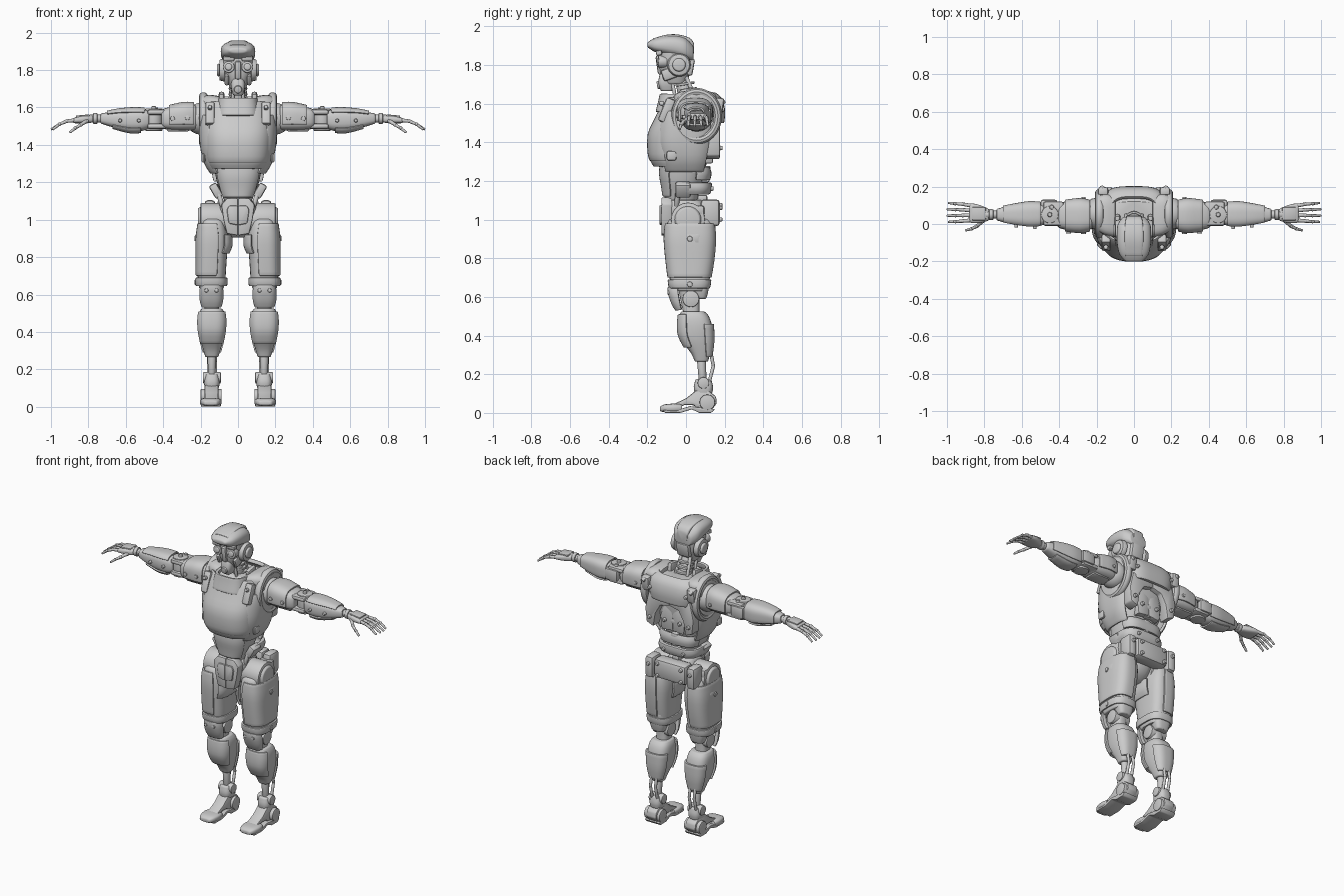
import bpy, bmesh, math
from mathutils import Vector, Matrix

ORDER = {'x': lambda t, a, b: (t, a, b), 'y': lambda t, a, b: (a, t, b), 'z': lambda t, a, b: (a, b, t)}


def finish(name, bm, mirror=False, bevel=0.006, solid=0):
    bmesh.ops.recalc_face_normals(bm, faces=bm.faces)
    me = bpy.data.meshes.new(name)
    bm.to_mesh(me)
    bm.free()
    ob = bpy.data.objects.new(name, me)
    bpy.context.collection.objects.link(ob)
    if solid:
        m = ob.modifiers.new('thickness', 'SOLIDIFY')
        m.thickness, m.offset = solid, 0
    if bevel:
        m = ob.modifiers.new('bevel', 'BEVEL')
        m.width, m.segments, m.limit_method, m.angle_limit = bevel, 2, 'ANGLE', math.radians(38)
    if mirror:
        m = ob.modifiers.new('mirror', 'MIRROR')
        m.use_clip = False
        m.use_mirror_merge = False
    return ob


def spline(rows, sub=3):
    """Catmull-Rom interpolation between section rows."""
    V = [Vector(r) for r in rows]
    out = []
    for i in range(len(V) - 1):
        p0, p1, p2, p3 = V[max(i - 1, 0)], V[i], V[i + 1], V[min(i + 2, len(V) - 1)]
        for k in range(sub):
            u = k / sub
            out.append(0.5 * (2 * p1 + (p2 - p0) * u + (2 * p0 - 5 * p1 + 4 * p2 - p3) * u * u
                              + (3 * p1 - p0 - 3 * p2 + p3) * u ** 3))
    return out + [V[-1]]


def loft(name, axis, rows, n=2.8, arc=None, mirror=False, bevel=0.006, solid=0.014, seg=28):
    """Rows are (position, centre a, centre b, radius a, radius b); arc makes a partial open shell."""
    bm = bmesh.new()
    a0, a1 = arc or (0, 360)
    full = a1 - a0 >= 360
    count = seg if full else seg + 1
    rings = []
    for t, ca, cb, ra, rb in spline(rows):
        ring = []
        for i in range(count):
            w = math.radians(a0 + (a1 - a0) * i / seg)
            c, s = math.cos(w), math.sin(w)
            a = ca + ra * math.copysign(abs(c) ** (2 / n), c)
            b = cb + rb * math.copysign(abs(s) ** (2 / n), s)
            ring.append(bm.verts.new(ORDER[axis](t, a, b)))
        rings.append(ring)
    for r, q in zip(rings, rings[1:]):
        for i in range(seg):
            j = (i + 1) % count
            bm.faces.new((r[i], r[j], q[j], q[i]))
    if not arc:
        bm.faces.new(rings[0])
        bm.faces.new(rings[-1])
    return finish(name, bm, mirror, bevel, solid if arc else 0)


def rod(name, p, q, r, r2=None, mirror=True, bevel=0.004, seg=20):
    p, q = Vector(p), Vector(q)
    d = q - p
    bm = bmesh.new()
    mat = Matrix.Translation((p + q) / 2) @ d.to_track_quat('Z', 'Y').to_matrix().to_4x4()
    bmesh.ops.create_cone(bm, cap_ends=True, segments=seg, radius1=r, radius2=r if r2 is None else r2,
                          depth=d.length, matrix=mat)
    return finish(name, bm, mirror, bevel)


def box(name, c, size, tilt=0, axis='X', mirror=True, bevel=0.012):
    bm = bmesh.new()
    mat = Matrix.Translation(c) @ Matrix.Rotation(math.radians(tilt), 4, axis) @ Matrix.Diagonal((*size, 1))
    bmesh.ops.create_cube(bm, size=1, matrix=mat)
    return finish(name, bm, mirror, bevel)


def plate(name, pts, axis, lo, hi, mirror=True, bevel=0.008):
    bm = bmesh.new()
    f = bm.faces.new([bm.verts.new(ORDER[axis](lo, a, b)) for a, b in pts])
    ext = bmesh.ops.extrude_face_region(bm, geom=[f])['geom']
    bmesh.ops.translate(bm, vec=ORDER[axis](hi - lo, 0, 0), verts=[v for v in ext if isinstance(v, bmesh.types.BMVert)])
    return finish(name, bm, mirror, bevel)


def ball(name, c, size, mirror=True):
    bm = bmesh.new()
    bmesh.ops.create_uvsphere(bm, u_segments=20, v_segments=12, radius=1,
                              matrix=Matrix.Translation(c) @ Matrix.Diagonal((*size, 1)))
    return finish(name, bm, mirror, 0)


def bolts(name, points, d, r=0.013, length=0.012):
    for p in points:
        rod(name, Vector(p) - Vector(d) * length, Vector(p) + Vector(d) * length, r, r * 0.8, bevel=0.003, seg=12)


# Head: skull, helmet with peak, eyes, snout, ears
loft('skull', 'z', [(1.70, 0, -.055, .042, .05), (1.75, 0, -.055, .06, .075), (1.80, 0, -.055, .076, .085),
                    (1.88, 0, -.055, .08, .088)], 2.5)
loft('helmet', 'y', [(-.2, 0, 1.904, .045, .012), (-.165, 0, 1.903, .076, .034), (-.11, 0, 1.902, .09, .05),
                     (-.05, 0, 1.896, .092, .058), (.0, 0, 1.882, .086, .058), (.038, 0, 1.86, .058, .042)], 2.6)
loft('helmet_crest', 'y', [(-.17, 0, 1.925, .045, .012), (-.1, 0, 1.942, .05, .014), (-.04, 0, 1.943, .05, .014),
                           (.02, 0, 1.925, .045, .014), (.042, 0, 1.88, .036, .03)], 4)
rod('eye_socket', (.046, -.1, 1.815), (.05, -.145, 1.817), .031)
rod('eye_lens', (.05, -.14, 1.817), (.051, -.151, 1.818), .021, .016)
box('nose_bridge', (0, -.137, 1.80), (.034, .03, .1), 8, mirror=False)
loft('snout', 'z', [(1.665, 0, -.098, .026, .032), (1.70, 0, -.102, .036, .042), (1.735, 0, -.1, .036, .04),
                    (1.755, 0, -.1, .026, .034)], 3, bevel=.008)
rod('snout_filter', (0, -.12, 1.70), (0, -.15, 1.695), .024, .02, False)
box('cheek_plate', (.06, -.085, 1.755), (.024, .08, .06), 20)
box('brow', (.05, -.14, 1.862), (.06, .03, .025), 10, bevel=.006)
rod('ear_disc', (.07, -.036, 1.80), (.1, -.036, 1.80), .062, .055)
rod('ear_cap', (.1, -.036, 1.80), (.113, -.036, 1.80), .036, .03)
box('nape_block', (0, .02, 1.79), (.09, .04, .09), -10, mirror=False)

# Neck and collar
rod('neck', (0, .02, 1.56), (0, -.025, 1.74), .042, .036, False)
for i in range(3):
    rod('neck_ring', (0, .02 - i * .012, 1.635 + i * .03), (0, .018 - i * .012, 1.648 + i * .03), .05, .05, False)
rod('neck_strut', (.045, .06, 1.6), (.032, .0, 1.74), .01)
rod('throat_piston', (.03, -.05, 1.6), (.025, -.07, 1.71), .009)
loft('collar', 'z', [(1.555, 0, -.03, .108, .118), (1.61, 0, -.03, .1, .104), (1.65, 0, -.03, .094, .096)], 3.2,
     (-195, 15), solid=.02)
box('collar_post', (.088, .01, 1.645), (.03, .08, .07), 10)

# Chest: inner core, front shell, side shells, shoulder yoke
loft('torso_core', 'z', [(1.27, 0, -.02, .12, .12), (1.38, 0, -.01, .16, .145), (1.5, 0, .0, .165, .145),
                         (1.6, 0, .03, .16, .12), (1.635, 0, .03, .14, .09)], 3)
chest = [(1.305, 0, -.03, .158, .148), (1.34, 0, -.03, .168, .16), (1.44, 0, -.02, .178, .17),
         (1.53, 0, .0, .178, .15), (1.6, 0, .02, .17, .137), (1.63, 0, .03, .16, .125)]
loft('chest_shell', 'z', chest, 2.7, (-158, -22), solid=.016)
loft('chest_lower_lip', 'z', [(1.275, 0, -.03, .142, .13), (1.3, 0, -.03, .155, .145), (1.32, 0, -.03, .16, .152)],
     2.7, (-165, -15))
loft('rib_shell', 'z', [(1.25, 0, .0, .14, .12), (1.31, 0, .0, .175, .14), (1.4, 0, .0, .195, .16),
                        (1.5, 0, .01, .2, .16), (1.56, 0, .02, .195, .15)], 3, (-50, 38), True, solid=.018)
loft('shoulder_yoke', 'x', [(.1, .04, 1.605, .11, .055), (.15, .05, 1.61, .11, .058), (.19, .055, 1.605, .095, .055),
                            (.205, .055, 1.6, .08, .045)], 3.2, mirror=True)
box('chest_strap', (.15, -.1, 1.565), (.05, .05, .13), -22)
bolts('chest_bolt', [(.15, -.127, 1.6)], (0, -.9, .3))
box('chest_vent', (.185, -.075, 1.33), (.02, .05, .05))
# Shoulder ring around each arm socket
ring = bmesh.new()
vs = [[ring.verts.new((.185 + .024 * math.cos(v), .055 + (.11 + .022 * math.sin(v)) * math.cos(u),
                       1.535 + (.125 + .022 * math.sin(v)) * math.sin(u)))
       for v in [k * math.tau / 10 for k in range(10)]] for u in [k * math.tau / 36 for k in range(36)]]
for i in range(36):
    for j in range(10):
        a, b = vs[i], vs[(i + 1) % 36]
        ring.faces.new((a[j], b[j], b[(j + 1) % 10], a[(j + 1) % 10]))
finish('shoulder_ring', ring, True, 0)

# Back: yoke, arched harness, recessed panel, spine
loft('back_yoke', 'z', [(1.5, 0, .05, .15, .135), (1.56, 0, .05, .165, .14), (1.62, 0, .05, .16, .125),
                        (1.65, 0, .04, .12, .1)], 3.5, (15, 165), solid=.025)
plate('back_harness', [(.0, 1.53), (.0, 1.475), (.065, 1.46), (.1, 1.40), (.115, 1.31), (.165, 1.33), (.175, 1.42),
                       (.15, 1.53)], 'y', .1, .175)
plate('back_panel', [(0, 1.46), (0, 1.3), (.08, 1.29), (.09, 1.38), (.06, 1.46)], 'y', .09, .14)
bolts('back_bolt', [(.055, .145, 1.36), (.14, .178, 1.37), (.13, .187, 1.57)], (0, 1, 0))
box('back_pod', (.165, .17, 1.585), (.055, .045, .09), -8)
bolts('back_pod_bolt', [(.17, .19, 1.61)], (0, .8, .5), .016)
for i in range(6):
    box('spine_segment', (0, .115 - .006 * i, 1.36 - .05 * i), (.05, .05, .036), mirror=False, bevel=.01)

# Abdomen and waist
loft('abdomen', 'z', [(1.09, 0, -.025, .07, .08), (1.15, 0, -.025, .092, .095), (1.21, 0, -.02, .115, .108),
                      (1.31, 0, -.01, .132, .12)], 2.6)
loft('abdomen_plate', 'z', [(1.12, 0, -.025, .085, .09), (1.17, 0, -.022, .104, .1), (1.23, 0, -.02, .12, .112),
                            (1.285, 0, -.01, .132, .12)], 2.6, (-150, -30))
loft('lumbar_belt', 'z', [(1.135, 0, .02, .115, .09), (1.16, 0, .02, .13, .1), (1.19, 0, .02, .128, .1)], 3.4,
     (-25, 205), solid=.028)
loft('lumbar_upper', 'z', [(1.205, 0, .015, .12, .098), (1.24, 0, .015, .128, .105), (1.27, 0, .01, .125, .1)], 3.4,
     (10, 170), solid=.024)
box('waist_pod', (.118, -.015, 1.155), (.045, .08, .08), 30, 'Y')
rod('waist_piston', (.08, -.05, 1.06), (.11, -.04, 1.16), .013)
bolts('lumbar_bolt', [(.07, .13, 1.16)], (0, 1, 0))

# Pelvis, hips and rear pack
loft('pelvis', 'z', [(.905, 0, -.015, .045, .045), (.94, 0, -.01, .065, .085), (1.0, 0, 0, .085, .105),
                     (1.06, 0, 0, .1, .105), (1.1, 0, -.01, .085, .09)], 3)
plate('pelvis_front', [(0, 1.115), (.06, 1.115), (.09, 1.08), (.078, 1.0), (.06, .925), (0, .915)], 'y', -.128, -.07)
plate('pelvis_badge_plate', [(0, 1.075), (.05, 1.075), (.06, 1.05), (.05, .98), (0, .97)], 'y', -.138, -.12)
rod('hip_axle', (.06, .01, 1.0), (.2, .01, 1.0), .088)
rod('hip_cap', (.19, .01, 1.0), (.214, .01, 1.0), .075, .06)
box('hip_bracket', (.155, .03, 1.045), (.09, .13, .055))
box('rear_pack', (0, .13, 1.04), (.23, .09, .125), mirror=False, bevel=.022)
box('rear_pack_end', (.15, .125, 1.035), (.06, .1, .14), bevel=.02)
bolts('pack_bolt', [(.085, .176, 1.075), (.085, .176, 1.0), (.15, .176, 1.06)], (0, 1, 0))

# Thigh with layered plates
loft('thigh', 'z', [(.63, .142, .02, .064, .085), (.68, .142, .018, .074, .1), (.78, .137, .02, .076, .114),
                    (.9, .132, .02, .078, .124), (.98, .135, .02, .068, .118), (1.005, .138, .02, .055, .1)], 3, mirror=True)
loft('thigh_outer_plate', 'z', [(.7, .143, .018, .077, .107), (.79, .14, .02, .08, .12), (.9, .137, .02, .083, .129),
                                (.98, .14, .02, .07, .122)], 3, (-105, 100), True)
loft('thigh_inner_plate', 'z', [(.82, .125, .0, .07, .1), (.86, .12, .0, .083, .11), (.92, .118, .0, .08, .11)], 3,
     (150, 245), True)
loft('thigh_cuff', 'z', [(.645, .142, .018, .076, .098), (.665, .142, .018, .08, .104), (.69, .142, .018, .079, .106)],
     3, (-180, 180), True)
loft('hamstring_guard', 'z', [(.59, .142, .075, .04, .03), (.64, .142, .075, .055, .042), (.72, .142, .075, .06, .05)],
     3, mirror=True)
box('thigh_pocket', (.217, .035, .9), (.02, .075, .055))
bolts('thigh_bolt', [(.222, .02, .665), (.223, .02, .90)], (1, 0, 0), .017, .01)

# Knee and shin
rod('knee_axle', (.085, .025, .59), (.197, .025, .59), .043)
loft('knee_link', 'z', [(.5, .14, .03, .04, .04), (.59, .14, .02, .04, .05), (.65, .14, .02, .05, .06)], mirror=True)
loft('knee_pad', 'z', [(.535, .142, -.01, .042, .035), (.57, .142, -.015, .052, .05), (.62, .142, -.02, .053, .062),
                       (.65, .142, -.025, .046, .058)], 3, (-170, -10), True, solid=.024)
bolts('knee_bolt', [(.115, -.084, .622), (.169, -.084, .622)], (0, -1, 0))
loft('shin', 'z', [(.265, .14, .08, .034, .034), (.31, .14, .075, .048, .05), (.38, .14, .055, .066, .08),
                   (.45, .14, .05, .073, .084), (.5, .14, .042, .068, .076), (.525, .14, .035, .055, .06)], 2.8, mirror=True)
loft('shin_front_plate', 'z', [(.34, .14, .065, .06, .07), (.4, .14, .05, .072, .085), (.46, .14, .045, .076, .085),
                               (.51, .14, .04, .07, .075)], 3, (-160, -20), True)
loft('calf_plate', 'z', [(.29, .14, .08, .045, .05), (.37, .14, .06, .066, .08), (.46, .14, .05, .075, .088)], 3,
     (20, 160), True)

# Ankle and foot
rod('ankle_post', (.14, .078, .3), (.14, .088, .14), .024, .019)
for dx in (-.018, .018):
    rod('heel_spring_upper', (.14 + dx, .125, .33), (.14 + dx, .142, .24), .009)
    rod('heel_spring_lower', (.14 + dx, .142, .245), (.14 + dx, .115, .14), .009)
rod('ankle_axle', (.092, .09, .155), (.188, .09, .155), .03)
loft('ankle_cuff', 'z', [(.1, .14, .09, .038, .045), (.135, .14, .09, .042, .05), (.175, .14, .09, .034, .04)], mirror=True)
plate('foot_arch', [(-.09, .03), (-.05, .052), (.0, .075), (.05, .115), (.11, .12), (.155, .085), (.16, .05),
                    (.13, .012), (.07, .012), (.04, .04), (-.01, .04), (-.05, .018)], 'x', .105, .178)
loft('toe_pad', 'y', [(-.135, .146, .02, .032, .012), (-.11, .146, .024, .05, .02), (-.06, .146, .025, .058, .023),
                      (-.02, .146, .025, .05, .02)], 3.2, mirror=True)
plate('sole', [(-.12, .014), (-.11, 0), (-.03, 0), (.03, .018), (.07, .0), (.13, .0), (.15, .02), (.06, .03), (.02, .035),
               (-.03, .02)], 'x', .092, .198, bevel=.005)
rod('heel_disc', (.088, .11, .055), (.2, .11, .055), .04)

# Arm: shoulder joint, upper arm, elbow, forearm
ball('shoulder_joint', (.2, .055, 1.54), (.08, .085, .085))
loft('upper_arm', 'x', [(.225, .045, 1.545, .07, .066), (.26, .045, 1.547, .08, .07), (.33, .045, 1.543, .08, .066),
                        (.39, .045, 1.54, .07, .056), (.41, .045, 1.54, .055, .045)], 3, mirror=True)
loft('upper_arm_plate', 'x', [(.235, .045, 1.545, .078, .076), (.29, .045, 1.547, .087, .076),
                              (.37, .045, 1.54, .078, .066)], 3, (-20, 200), True)
box('upper_arm_under_plate', (.32, .045, 1.482), (.12, .09, .022))
bolts('upper_arm_bolt', [(.27, -.042, 1.545), (.35, -.04, 1.54), (.27, .132, 1.54)], (0, 1, 0))
rod('elbow_axle', (.45, .05, 1.475), (.45, .05, 1.595), .046)
for z in (1.5, 1.575):
    box('elbow_hinge', (.43, .055, z), (.11, .13, .028))
bolts('elbow_bolt', [(.44, .09, 1.592), (.45, .05, 1.598)], (0, 0, 1), .014, .009)
box('elbow_guard', (.455, .11, 1.537), (.09, .04, .075))
loft('forearm', 'x', [(.475, .05, 1.535, .052, .048), (.52, .05, 1.532, .062, .058), (.6, .05, 1.532, .057, .055),
                      (.68, .05, 1.537, .045, .04), (.735, .05, 1.541, .03, .026)], 2.8, mirror=True)
loft('forearm_plate', 'x', [(.5, .05, 1.535, .064, .06), (.56, .05, 1.534, .067, .063), (.64, .05, 1.538, .055, .052),
                            (.7, .05, 1.54, .043, .038)], 3, (-30, 150), True, solid=.01)
loft('forearm_under_plate', 'x', [(.52, .05, 1.53, .062, .062), (.58, .05, 1.53, .062, .063),
                                  (.67, .05, 1.536, .048, .046)], 3, (-150, -50), True, solid=.01)
bolts('forearm_bolt', [(.53, -.015, 1.53), (.63, -.008, 1.53)], (0, -1, 0), .011)

# Wrist, hand and fingers
rod('wrist', (.72, .05, 1.541), (.8, .05, 1.54), .021)
rod('wrist_cuff', (.752, .05, 1.541), (.775, .05, 1.541), .029)
loft('palm', 'x', [(.775, .05, 1.538, .03, .018), (.81, .052, 1.537, .044, .022), (.85, .056, 1.534, .052, .019),
                   (.88, .058, 1.53, .05, .014)], 3, mirror=True)
box('hand_back_plate', (.83, .055, 1.554), (.075, .07, .012), 5, 'Y', bevel=.005)
fingers = [[(.87, .02 + i * .026, 1.532), (.915, .016 + i * .03, 1.527), (.955, .013 + i * .032, 1.51),
            (1 - (.008 if i in (0, 3) else 0), .011 + i * .034, 1.482)] for i in range(4)]
fingers.append([(.81, .015, 1.527), (.84, -.012, 1.508), (.87, -.026, 1.49), (.9, -.034, 1.466)])
for f in fingers:
    for k in range(3):
        rod('finger_segment', f[k], f[k + 1], .0105 - k * .0012, .009 - k * .0015, bevel=.002, seg=12)
        ball('finger_joint', f[k], (.0115 - k * .001,) * 3)

# Freeze modifiers, then smooth while keeping hard edges
bpy.ops.object.select_all(action='SELECT')
bpy.context.view_layer.objects.active = bpy.context.selected_objects[0]
bpy.ops.object.convert(target='MESH')
bpy.ops.object.shade_smooth_by_angle(angle=math.radians(35))
